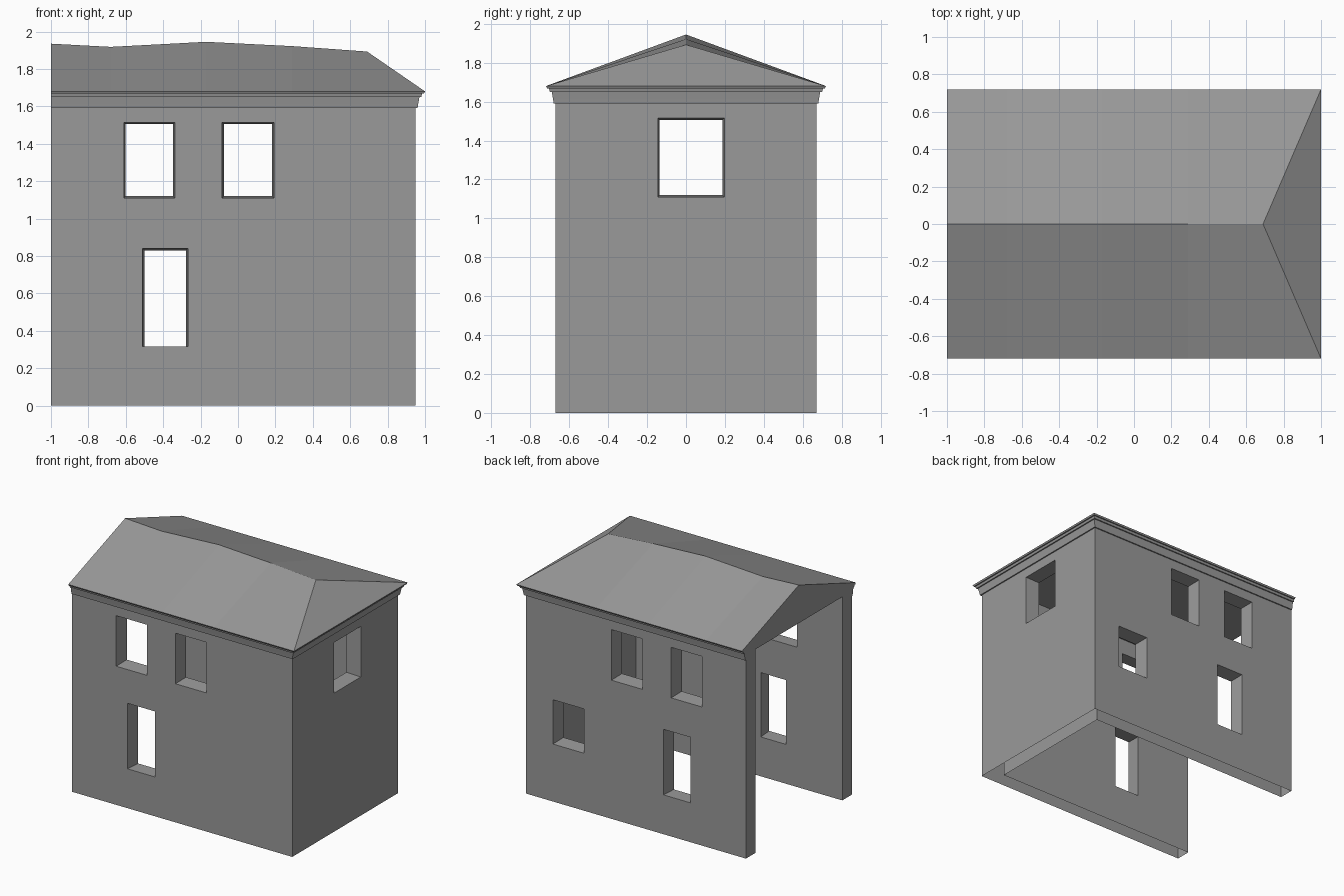
import bpy, bmesh
from mathutils import Vector

if "Cube" in bpy.data.objects:
    bpy.data.objects.remove(bpy.data.objects["Cube"])

W, END, LEFT, T = 0.67, 0.95, -1.0, 0.12   # half depth, right end, cut end, wall thickness
WALL_TOP, CEILING = 1.59, 1.63

grey = bpy.data.materials.new("dark_grey")
grey.diffuse_color = (0.32, 0.32, 0.32, 1)
grey.use_nodes = True
grey.node_tree.nodes["Principled BSDF"].inputs["Base Color"].default_value = grey.diffuse_color


def finish(name, bm):
    mesh = bpy.data.meshes.new(name)
    bmesh.ops.recalc_face_normals(bm, faces=bm.faces)
    bm.to_mesh(mesh)
    bm.free()
    mesh.materials.append(grey)
    ob = bpy.data.objects.new(name, mesh)
    bpy.context.collection.objects.link(ob)
    return ob


def u_path(off, z):
    """Plan of three wall sides, offset outward."""
    return [Vector(p) for p in ((LEFT, -W - off, z), (END + off, -W - off, z),
                                (END + off, W + off, z), (LEFT, W + off, z))]


# Walls: U-shaped plan, open on the left side
bm = bmesh.new()
plan = u_path(0, 0) + u_path(-T, 0)[::-1]
base = bm.faces.new([bm.verts.new(p) for p in plan])
top = bmesh.ops.extrude_face_region(bm, geom=[base])
bmesh.ops.translate(bm, vec=(0, 0, WALL_TOP),
                    verts=[g for g in top["geom"] if isinstance(g, bmesh.types.BMVert)])
walls = finish("walls", bm)

# Window and door openings: slightly tapered cutters
bm = bmesh.new()


def opening(side, a0, a1, z0, z1, taper_sill=True):
    rings = []
    for depth in (-0.05, T + 0.05):
        i = depth * 0.08
        b = i if taper_sill else 0
        ring = []
        for a, z in ((a0 + i, z0 + b), (a1 - i, z0 + b), (a1 - i, z1 - i), (a0 + i, z1 - i)):
            p = {"front": (a, -W + depth, z), "back": (a, W - depth, z),
                 "right": (END - depth, a, z)}[side]
            ring.append(bm.verts.new(p))
        rings.append(ring)
    bm.faces.new(rings[0])
    bm.faces.new(rings[1][::-1])
    for k in range(4):
        n = (k + 1) % 4
        bm.faces.new((rings[0][k], rings[0][n], rings[1][n], rings[1][k]))


for side in ("front", "back"):
    opening(side, -0.61, -0.338, 1.11, 1.515)
    opening(side, -0.085, 0.192, 1.11, 1.515)
    opening(side, -0.51, -0.268, 0.315, 0.84, False)
opening("back", 0.435, 0.71, 0.46, 0.815)
opening("right", -0.145, 0.197, 1.11, 1.515)
cutter = finish("opening_cutter", bm)
cutter.hide_render = True

mod = walls.modifiers.new("openings", "BOOLEAN")
mod.operation, mod.solver, mod.object = "DIFFERENCE", "EXACT", cutter
bpy.context.view_layer.objects.active = walls
bpy.ops.object.modifier_apply(modifier=mod.name)
bpy.data.objects.remove(cutter)

# The walls are hollow: no underside, and no top under the cornice
bm = bmesh.new()
bm.from_mesh(walls.data)
caps = [f for f in bm.faces if not 0.001 < f.calc_center_median().z < WALL_TOP - 0.001]
bmesh.ops.delete(bm, geom=caps, context="FACES")
bm.to_mesh(walls.data)
bm.free()

# Roof: stepped cornice, sagging ridge, hip on the right, flat ceiling
bm = bmesh.new()
profile = [(0, WALL_TOP), (0.01, WALL_TOP), (0.013, 1.61), (0.02, 1.65), (0.03, 1.65),
           (0.034, 1.668), (0.044, 1.668), (0.05, 1.68)]
rings = [[bm.verts.new(p) for p in u_path(o, z)] for o, z in profile]
inner = [[bm.verts.new(p) for p in u_path(-T, z)] for z in (WALL_TOP, CEILING)]
for strip in (rings, inner):
    for lo, hi in zip(strip, strip[1:]):
        for k in range(3):
            bm.faces.new((lo[k], lo[k + 1], hi[k + 1], hi[k]))
bm.faces.new(inner[1])

ridge_pts = [(-1, 1.935), (-0.68, 1.918), (-0.17, 1.945), (0.29, 1.922), (0.69, 1.893)]
ridge = [bm.verts.new((x, 0, z)) for x, z in ridge_pts]
eave = rings[-1]
for start, corner in ((eave[0], eave[1]), (eave[3], eave[2])):
    edge = [start] + [bm.verts.new((x, start.co.y, start.co.z)) for x, _ in ridge_pts[1:-1]] + [corner]
    for k in range(4):
        bm.faces.new((edge[k], edge[k + 1], ridge[k + 1], ridge[k]))
bm.faces.new((eave[1], eave[2], ridge[-1]))

# Gable closing the cut end
bm.faces.new([r[0] for r in rings] + [ridge[0]] + [r[3] for r in rings[::-1]]
             + [inner[0][3], inner[1][3], inner[1][0], inner[0][0]])
finish("roof", bm)
